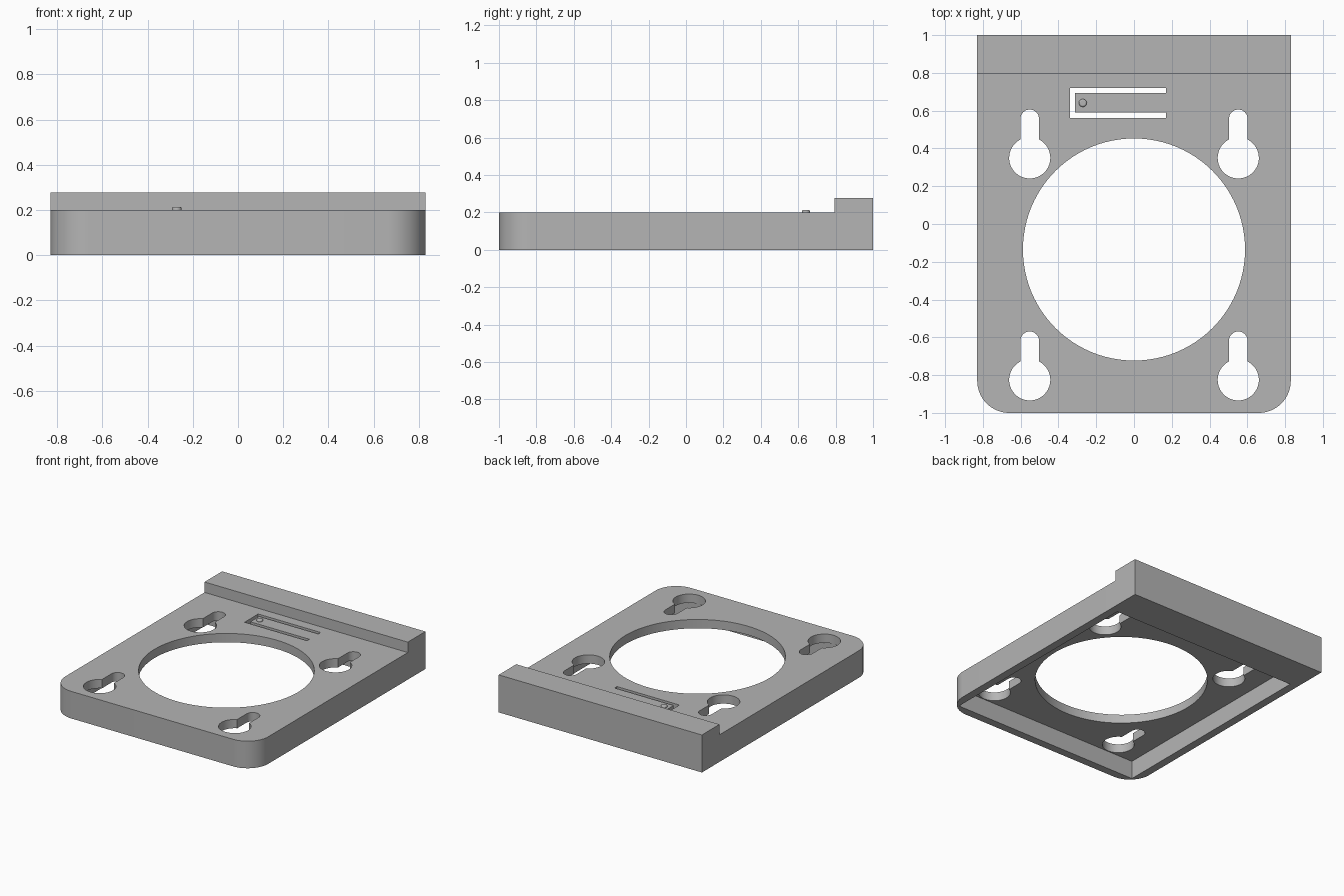
import bpy, bmesh
from math import sin, cos, pi, asin, radians

cube = bpy.data.objects.get("Cube")
if cube:
    bpy.data.objects.remove(cube, do_unlink=True)

W, TOP, LIP, SKIN, WALL = 0.83, 0.2, 0.277, 0.065, 0.06

grey = bpy.data.materials.new("plain grey")
grey.use_nodes = True
colour = (0.46, 0.46, 0.46, 1)
grey.diffuse_color = colour
grey.node_tree.nodes["Principled BSDF"].inputs["Base Color"].default_value = colour


def arc(cx, cy, r, start, end, n):
    return [(cx + r * cos(start + (end - start) * i / n),
             cy + r * sin(start + (end - start) * i / n)) for i in range(n + 1)]


def rect(x0, x1, y0, y1):
    return [(x0, y0), (x1, y0), (x1, y1), (x0, y1)]


def prism(name, outline, z0, z1):
    """Extrude a counter-clockwise outline from z0 to z1."""
    bm = bmesh.new()
    face = bm.faces.new([bm.verts.new((x, y, z0)) for x, y in outline])
    up = bmesh.ops.extrude_face_region(bm, geom=[face])["geom"]
    bmesh.ops.translate(bm, vec=(0, 0, z1 - z0),
                        verts=[v for v in up if isinstance(v, bmesh.types.BMVert)])
    bmesh.ops.recalc_face_normals(bm, faces=bm.faces)
    mesh = bpy.data.meshes.new(name)
    bm.to_mesh(mesh)
    bm.free()
    mesh.materials.append(grey)
    obj = bpy.data.objects.new(name, mesh)
    bpy.context.collection.objects.link(obj)
    return obj


def combine(target, tool, operation="DIFFERENCE"):
    """Apply a boolean and discard its tool."""
    tool.hide_render = True
    mod = target.modifiers.new("cut", "BOOLEAN")
    mod.operation, mod.solver, mod.object = operation, "EXACT", tool
    bpy.context.view_layer.objects.active = target
    bpy.ops.object.modifier_apply(modifier=mod.name)
    bpy.data.objects.remove(tool, do_unlink=True)


def finish(obj):
    bpy.ops.object.select_all(action="DESELECT")
    obj.select_set(True)
    bpy.context.view_layer.objects.active = obj
    bpy.ops.object.shade_smooth_by_angle(angle=radians(30))


# Plate with two rounded front corners, and the raised lip along the back
R = 0.17
outline = (arc(-W + R, -1 + R, R, pi, 1.5 * pi, 16)
           + arc(W - R, -1 + R, R, 1.5 * pi, 2 * pi, 16)
           + [(W, 1), (-W, 1)])
plate = prism("mounting_plate", outline, 0, TOP)
combine(plate, prism("back_lip", rect(-W, W, 0.795, 1), 0, LIP), "UNION")

# Hollow underside
combine(plate, prism("pocket", rect(WALL - W, W - WALL, WALL - 1, 0.74),
                     -0.1, TOP - SKIN))

# Large round opening
combine(plate, prism("opening", arc(0, -0.135, 0.588, 0, 2 * pi, 96)[:-1], 0.05, 0.4))

# Four keyholes: a round hole with a narrow slot behind it
r, s, reach = 0.109, 0.049, 0.207
a = asin(s / r)
for x in (-0.552, 0.552):
    for y in (0.35, -0.825):
        key = (arc(x, y, r, pi / 2 + a, 2.5 * pi - a, 40)
               + arc(x, y + reach, s, 0, pi, 16))
        combine(plate, prism("keyhole", key, 0.05, 0.4))

# U-shaped slot that frees the spring tongue
x0, x1, y0, y1, gap = -0.34, 0.17, 0.562, 0.721, 0.028
slot = [(x0, y0), (x1, y0), (x1, y0 + gap), (x0 + gap, y0 + gap),
        (x0 + gap, y1 - gap), (x1, y1 - gap), (x1, y1), (x0, y1)]
combine(plate, prism("tongue_slot", slot, 0.05, 0.4))
finish(plate)

# Small rounded catch on the tongue
catch = prism("tongue_catch", arc(-0.271, 0.641, 0.021, 0, 2 * pi, 24)[:-1],
              TOP - 0.01, TOP + 0.014)
bevel = catch.modifiers.new("round", "BEVEL")
bevel.width, bevel.segments = 0.008, 3
bevel.limit_method, bevel.angle_limit = "ANGLE", radians(40)
finish(catch)
